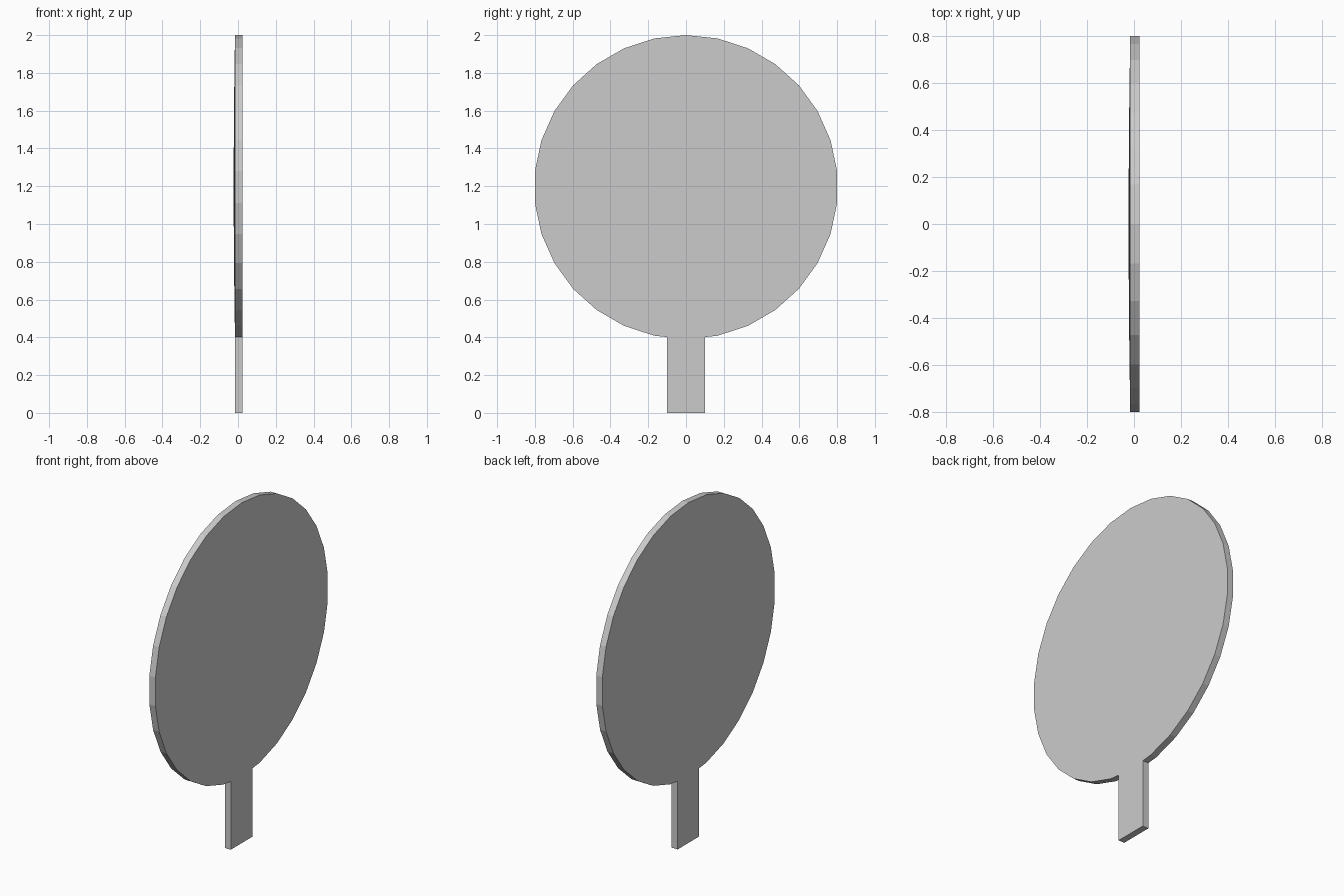
import bpy, bmesh
from math import sin, cos, radians

if "Cube" in bpy.data.objects:
    bpy.data.objects.remove(bpy.data.objects["Cube"])

R, CZ, SIDES = 0.8045, 1.1955, 30      # disc radius, centre height, sides
FRONT, BACK, BULGE = 0.023, -0.016, 0.007
HW, NECK = 0.1, 0.4015                 # handle half width, height where it meets the disc

# Disc outline, clockwise from the top; the bottom vertex is replaced by the two neck corners
outline = []
for i in range(SIDES):
    if i == SIDES // 2:
        outline += [(HW, NECK), (-HW, NECK)]
    else:
        a = radians(360 / SIDES * i)
        outline.append((R * sin(a), CZ + R * cos(a)))
neck = SIDES // 2
n = len(outline)

bm = bmesh.new()
front = [bm.verts.new((FRONT, y, z)) for y, z in outline]
back = [bm.verts.new((BACK, y, z)) for y, z in outline]

# Flat front face and rim, left open at the neck
bm.faces.new(front)
for i in range(n):
    if i != neck:
        j = (i + 1) % n
        bm.faces.new((front[i], front[j], back[j], back[i]))

# Very shallow dome on the back
ring = back
for t in (0.75, 0.5, 0.25):
    x = BACK - BULGE * (1 - t * t)
    inner = [bm.verts.new((x, y * t, CZ + (z - CZ) * t)) for y, z in outline]
    for i in range(n):
        j = (i + 1) % n
        bm.faces.new((ring[i], ring[j], inner[j], inner[i]))
    ring = inner
tip = bm.verts.new((BACK - BULGE, 0, CZ))
for i in range(n):
    bm.faces.new((ring[i], ring[(i + 1) % n], tip))

# Handle running from the neck down to the ground
top = [front[neck], front[neck + 1], back[neck + 1], back[neck]]
foot = [bm.verts.new((v.co.x, v.co.y, 0)) for v in top]
for i in range(4):
    j = (i + 1) % 4
    bm.faces.new((top[i], top[j], foot[j], foot[i]))
bm.faces.new(foot)

bmesh.ops.recalc_face_normals(bm, faces=bm.faces)
mesh = bpy.data.meshes.new("round_paddle")
bm.to_mesh(mesh)
bm.free()
paddle = bpy.data.objects.new("round_paddle", mesh)
bpy.context.collection.objects.link(paddle)
